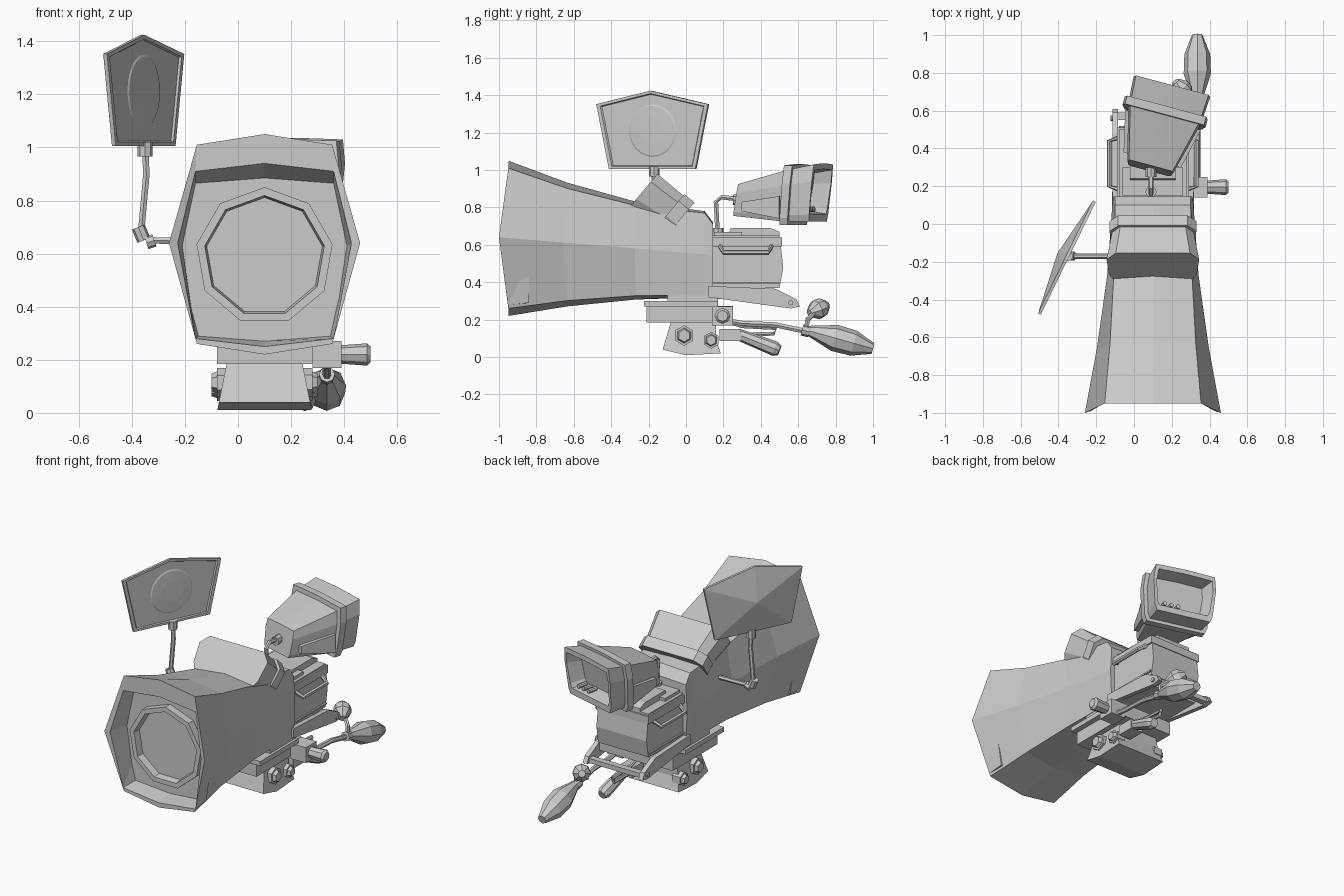
import bpy, bmesh, math
from mathutils import Vector

default_cube = bpy.data.objects.get("Cube")
if default_cube:
    bpy.data.objects.remove(default_cube, do_unlink=True)

shade = (.6, .6, .6, 1)
grey = bpy.data.materials.new("plain_grey")
grey.use_nodes = True
grey.diffuse_color = shade
grey.node_tree.nodes["Principled BSDF"].inputs["Base Color"].default_value = shade

CENTRE = .1  # centre line of the camera body
PLAIN = ((0, 1), (1, 1))
GRIP = ((0, .4), (.4, 1), (.7, .95), (1, .4))
LEVER = ((0, .6), (.1, .8), (.9, 1), (1, .7))
SIDES = (("left", 1), ("right", -1))


def loft(name, rings):
    """Skin a list of equal-length rings of points and cap both ends."""
    bm = bmesh.new()
    loops = [[bm.verts.new(point) for point in ring] for ring in rings]
    for lower, upper in zip(loops, loops[1:]):
        for i in range(len(lower)):
            bm.faces.new((lower[i - 1], lower[i], upper[i], upper[i - 1]))
    bm.faces.new(loops[0])
    bm.faces.new(loops[-1])
    bmesh.ops.recalc_face_normals(bm, faces=bm.faces)
    mesh = bpy.data.meshes.new(name)
    bm.to_mesh(mesh)
    bm.free()
    mesh.materials.append(grey)
    bpy.context.collection.objects.link(bpy.data.objects.new(name, mesh))


def in_plane(x, profile):
    return [(x, y, z) for y, z in profile]


def prism(name, profile, half_width, middle=CENTRE):
    """Extrude a (y, z) profile evenly to both sides of a middle x."""
    loft(name, [in_plane(middle + s * half_width, profile) for _, s in SIDES])


def box(name, half_width, back, front, low, high, middle=CENTRE):
    prism(name, [(front, low), (back, low), (back, high), (front, high)], half_width, middle)


def circle(centre, turn, radius, count, phase=0.0):
    angles = [phase + math.tau * i / count for i in range(count)]
    return [centre + turn @ Vector((radius * math.cos(a), radius * math.sin(a), 0)) for a in angles]


def lathe(name, start, end, radius, profile=PLAIN, count=8, phase=0.0):
    """Turn a profile of (fraction along the axis, fraction of the radius)."""
    start, end = Vector(start), Vector(end)
    turn = (end - start).to_track_quat('Z', 'Y')
    loft(name, [circle(start.lerp(end, t), turn, radius * r, count, phase) for t, r in profile])


def rod(name, path, radius=.014):
    """Sweep a six-sided section along a path."""
    points = [Vector(p) for p in path]
    turn = (points[1] - points[0]).to_track_quat('Z', 'Y')
    rings = []
    for i, point in enumerate(points):
        ahead = points[min(i + 1, len(points) - 1)] - points[max(i - 1, 0)]
        turn = (turn @ Vector((0, 0, 1))).rotation_difference(ahead) @ turn
        rings.append(circle(point, turn, radius, 6))
    loft(name, rings)


def mirrored(half):
    return half + [(-u, v) for u, v in reversed(half)]


# Lens hood: a flaring octagon with bowed sides and a recessed front
def octagon(y, bow, top, bottom, middle, corner, half_width, drop):
    right = [(0, y, top), (corner, y, top - drop), (half_width, y - bow, middle), (corner, y, bottom + drop)]
    left = [(-a, b, c) for a, b, c in reversed(right[1:])]
    return [(CENTRE + a, b, c) for a, b, c in right + [(0, y, bottom)] + left]


def flare(t):
    swell = t ** 1.6
    return octagon(.1 - 1.05 * t, .05 * t * t, .78 + .27 * swell, .32 - .1 * t * t, .55 + .09 * t,
                   .2 + .055 * t * t, .215 + .145 * swell, .01 + .03 * t)


loft("lens_hood", [octagon(.145, 0, .72, .33, .54, .2, .21, .01)] + [flare(t) for t in (0, .35, .7, 1)] + [
    octagon(-.95, .04, .94, .25, .64, .26, .327, .03), octagon(-.84, 0, .885, .27, .63, .26, .31, .02)])
lathe("lens_ring", (CENTRE, -.83, .59), (CENTRE, -.89, .59), .26,
      PLAIN + ((1, .88), (.25, .85)), 9, math.pi / 2)


# Viewfinder scoop, tilted across the top of the hood
def scoop_ring(out, low, high, half_width):
    tilt = math.radians(50)
    ring = []
    for side, t in mirrored([(.85, 0), (.95, .2), (1, .75), (.8, 1)]):
        up = low + (high - low) * t
        ring.append((CENTRE + side * half_width, up * math.cos(tilt) - out * math.sin(tilt) - .1,
                     up * math.sin(tilt) + out * math.cos(tilt) + .7))
    return ring


loft("viewfinder_scoop", [scoop_ring(0, 0, .18, .21), scoop_ring(.22, -.04, .18, .245)])
loft("viewfinder_band", [scoop_ring(out, 0, .19, .23) for out in (-.03, .04)])

# Rear body, trim, lid and tail bracket
prism("rear_body", [(.12, .36), (.5, .37), (.52, .48), (.5, .65), (.12, .65)], .18)
box("body_trim", .19, .512, .13, .59, .64)
box("body_lower_trim", .19, .5, .13, .39, .4)
prism("body_lid", [(.22, .64), (.24, .69), (.45, .69), (.5, .67), (.5, .64)], .12)
box("lid_step", .16, .3, .15, .64, .67)
box("tail_floor", .19, .48, .12, .31, .36)
box("tail_crossbar", .2, .59, .55, .27, .3)
for side, s in SIDES:
    cheek = CENTRE + s * .2
    prism("tail_cheek_" + side, [(.12, .38), (.48, .365), (.59, .31), (.61, .27), (.56, .26), (.12, .32)],
          .015, cheek)
    lathe("tail_bolt_" + side, (cheek, .56, .29), (cheek + s * .025, .56, .29), .014)
    grip = cheek + s * .03
    rod("side_handle_" + side, [(cheek - s * .03, .18, .6), (grip, .2, .56), (grip, .44, .56),
                                (cheek - s * .03, .46, .6)])


# Monitor, turned slightly on its post
def on_monitor(across, along, z):
    yaw = math.radians(-15)
    return (.2 + across * math.cos(yaw) - along * math.sin(yaw),
            .725 + across * math.sin(yaw) + along * math.cos(yaw), z)


def monitor_ring(along, half_width, low, high):
    return [on_monitor(u * half_width, along + .03 * t, low + (high - low) * t)
            for u, t in mirrored([(.86, 0), (.93, .12), (1, .7), (.95, 1), (.1, 1.02)])]


loft("monitor_case", [monitor_ring(-.46, .125, .755, .925), monitor_ring(-.17, .2, .725, 1),
                      monitor_ring(-.02, .21, .725, 1.03), monitor_ring(-.02, .19, .765, 1),
                      monitor_ring(-.11, .16, .785, .985)])
loft("monitor_band", [monitor_ring(along, .228, .705, 1.025) for along in (-.18, -.135)])
for side, s in SIDES:
    loft("monitor_vent_" + side, [
        [on_monitor(s * (across + shift), along, z) for across, along, z in
         ((.14, -.4, .83), (.14, -.4, .78), (.19, -.18, .74), (.19, -.18, .86))] for shift in (-.05, .017)])
for number in range(3):
    across = .03 + number * .045
    lathe("monitor_knob_%d" % number, on_monitor(across, -.09, .79), on_monitor(across, -.03, .79), .014)
rod("monitor_post", in_plane(.09, [(.17, .64), (.16, .83), (.19, .855), (.32, .84)]))
lathe("post_foot", (.09, .17, .64), (.09, .17, .69), .03)
lathe("post_socket", (.09, .25, .84), (.09, .3, .84), .028)

# Reflector: a pentagon dish with a pointed back
heading = math.radians(64)
dish_middle = Vector((-.355, -.178, 1.21))
dish_across = Vector((math.cos(heading), math.sin(heading), 0))
dish_facing = Vector((math.sin(heading), -math.cos(heading), 0))


def dish_ring(scale, depth):
    corners = mirrored([(.257, -.205), (.332, .142)]) + [(-.01, .214)]
    corners.sort(key=lambda corner: math.atan2(corner[1], corner[0]))
    return [dish_middle + scale * (dish_across * u + Vector((0, 0, v))) + dish_facing * depth
            for u, v in corners]


loft("reflector_dish", [dish_ring(.01, -.055), dish_ring(1, -.008), dish_ring(1, .008),
                        dish_ring(.93, .008), dish_ring(.91, 0)])
lathe("reflector_disc", dish_middle, dish_middle + dish_facing * .006, .14, ((0, 1), (.6, .95), (1, .5)), 24)

# Reflector arm and its joints
ARM_Y = -.17
rod("reflector_arm", [(-.35, ARM_Y, 1), (-.345, ARM_Y, .9), (-.365, ARM_Y, .68),
                      (-.335, ARM_Y, .65), (-.1, ARM_Y, .645)])
lathe("reflector_clamp", (-.35, ARM_Y, .965), (-.35, ARM_Y, 1.02), .028)
lathe("arm_elbow", (-.375, ARM_Y, .7), (-.355, ARM_Y, .65), .026)
lathe("arm_joint", (-.345, ARM_Y, .64), (-.315, ARM_Y, .65), .024)

# Mounting plates, foot and bolts
box("top_plate", .2, .17, -.1, .295, .335)
box("slide_plate", .217, .17, -.225, .27, .3)
box("mount_block", .18, .25, -.21, .185, .272)
foot_profile = [(-.08, .19), (-.125, .04), (0, .01), (.185, .02), (.16, .1), (.16, .19)]
loft("foot", [[(CENTRE + s * (.18 - .2 * z), y, z) for y, z in foot_profile] for _, s in SIDES])
for side, s in SIDES:
    for place, y, z, radius in (("front", -.01, .115, .055), ("rear", .135, .09, .045)):
        lathe(place + "_bolt_" + side, (CENTRE + s * .12, y, z), (CENTRE + s * .2, y, z), radius,
              ((0, 1), (.75, 1), (.75, .75), (1, .6)), 6, .5)

# Pan handle with its pivot, collar and knob
PAN_X = .335
box("pivot_block", .055, .25, .14, .17, .27, PAN_X)
lathe("pivot_lever", (.36, .195, .22), (.5, .195, .22), .042, LEVER)
rod("pan_arm", in_plane(PAN_X, [(.22, .195), (.3, .18), (.48, .172), (.7, .125)]), .016)
lathe("pan_grip", (PAN_X, .66, .14), (PAN_X, 1, .045), .072, GRIP)
lathe("arm_collar", (PAN_X, .62, .145), (PAN_X, .66, .135), .03)
rod("knob_stem", [(PAN_X, .64, .12), (PAN_X, .65, .2), (.27, .7, .25)])
lathe("round_knob", (.29, .66, .235), (.22, .755, .28), .055, GRIP)

# Tilt lever and thin guard rail
box("tilt_block", .045, .295, .18, .085, .15, .225)
lathe("tilt_grip", (.235, .27, .125), (.255, .5, .035), .04, LEVER)
rod("guard_rail", in_plane(.19, [(.26, .12), (.47, .125), (.485, .155), (.3, .165), (.22, .19)]), .012)
